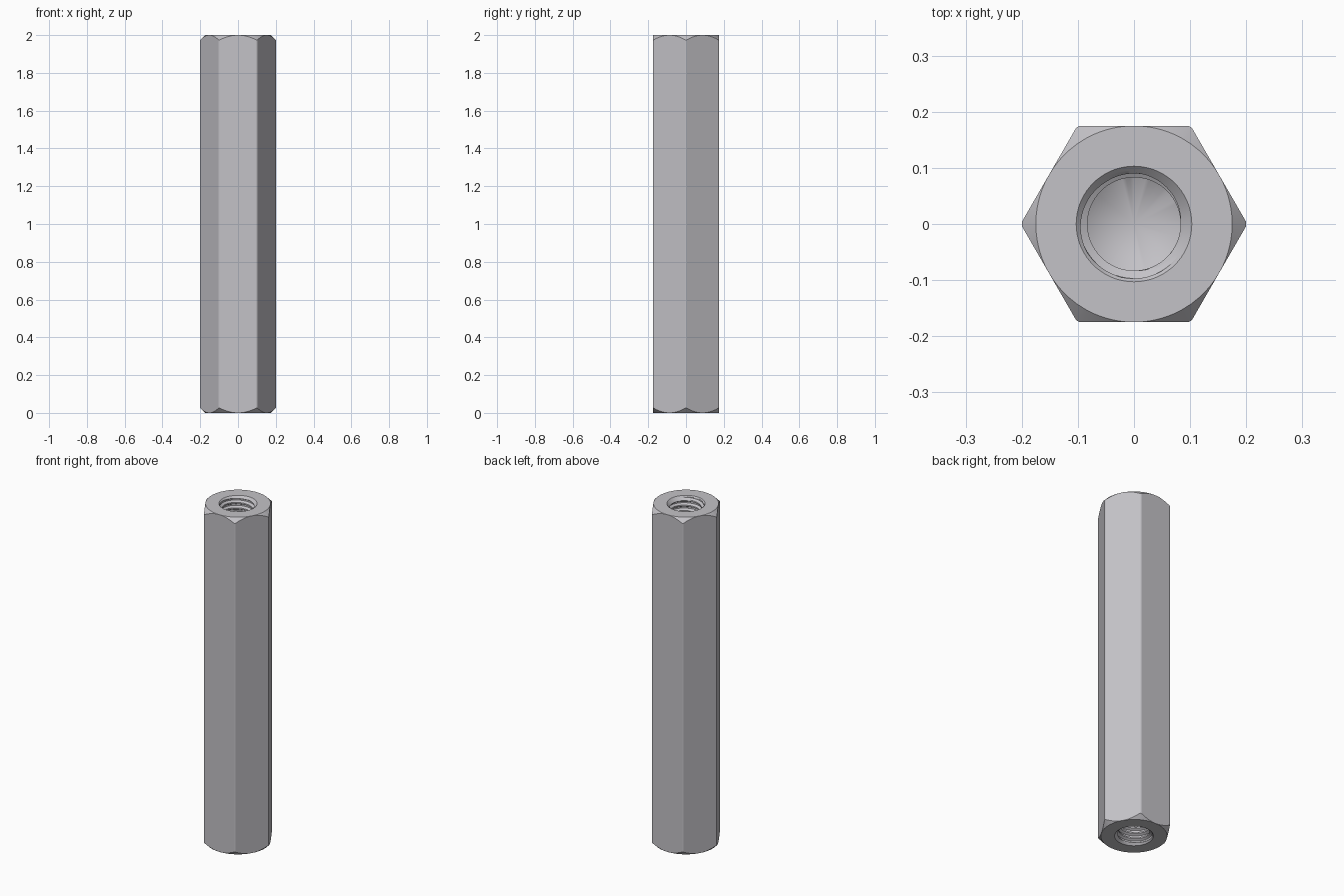
import bpy, bmesh, math

cube = bpy.data.objects.get("Cube")
if cube:
    bpy.data.objects.remove(cube, do_unlink=True)

LENGTH = 2.0
FLAT, CORNER = 0.175, 0.2            # across-flats radius, turned corner radius
MOUTH, CREST, ROOT = 0.103, 0.083, 0.097
PITCH, STEPS, TURNS = 0.032, 8, 17
DEPTH = PITCH * TURNS
TIP = CREST / math.tan(math.radians(59))

# Angles shared by the hexagon and the bores; the narrow gaps are the corners
half = math.acos(FLAT / CORNER)
angles = [math.radians(30 + 60 * s) + half * (j / 6 - 1)
          for s in range(6) for j in range(13)]
angles.append(angles[0] + math.tau)


def hex_radius(a):
    off = (a % (math.pi / 3)) - math.pi / 6
    return min(FLAT / math.cos(off), CORNER)


def thread_radius(k, depth):
    """Radius of the tapped bore, countersunk at its mouth."""
    if depth >= DEPTH:
        return CREST
    wave = abs((k % STEPS) / STEPS - 0.5) * 2
    groove = min(1, max(0, wave * 2 - 0.5))
    return max(CREST + (ROOT - CREST) * groove, MOUTH - depth)


def half_columns(index, a):
    """Radius and depth pairs from mid-length, over the end, down the bore."""
    r = hex_radius(a)
    column = [(r, LENGTH / 2), (r, r - FLAT), (FLAT, 0)]
    turn = (a - angles[0]) / math.tau
    for k in range((TURNS + 1) * STEPS + 1):
        d = min(DEPTH, max(0, PITCH * (k / STEPS - turn)))
        column.append((thread_radius(k, d), d))
    column.append((0, DEPTH + TIP))
    return column


bm = bmesh.new()
# Second end is the first turned half a revolution about x, keeping thread hand
for side in (1, -1):
    grid = []
    for i, a in enumerate(angles):
        grid.append([bm.verts.new((r * math.cos(a), side * r * math.sin(a),
                                   LENGTH / 2 + side * (LENGTH / 2 - d)))
                     for r, d in half_columns(i, a)])
    for left, right in zip(grid, grid[1:]):
        for k in range(len(left) - 1):
            bm.faces.new((left[k], right[k], right[k + 1], left[k + 1]))

bmesh.ops.remove_doubles(bm, verts=bm.verts, dist=0.00002)
bmesh.ops.recalc_face_normals(bm, faces=bm.faces)
mesh = bpy.data.meshes.new("hex_standoff")
bm.to_mesh(mesh)
bm.free()

# Plain steel
steel = bpy.data.materials.new("steel_grey")
steel.use_nodes = True
colour = (0.55, 0.54, 0.57, 1)
steel.diffuse_color = colour
steel.node_tree.nodes["Principled BSDF"].inputs["Base Color"].default_value = colour
mesh.materials.append(steel)

standoff = bpy.data.objects.new("hex_standoff", mesh)
bpy.context.collection.objects.link(standoff)
bpy.context.view_layer.objects.active = standoff
standoff.select_set(True)
bpy.ops.object.shade_smooth_by_angle(angle=math.radians(20))
